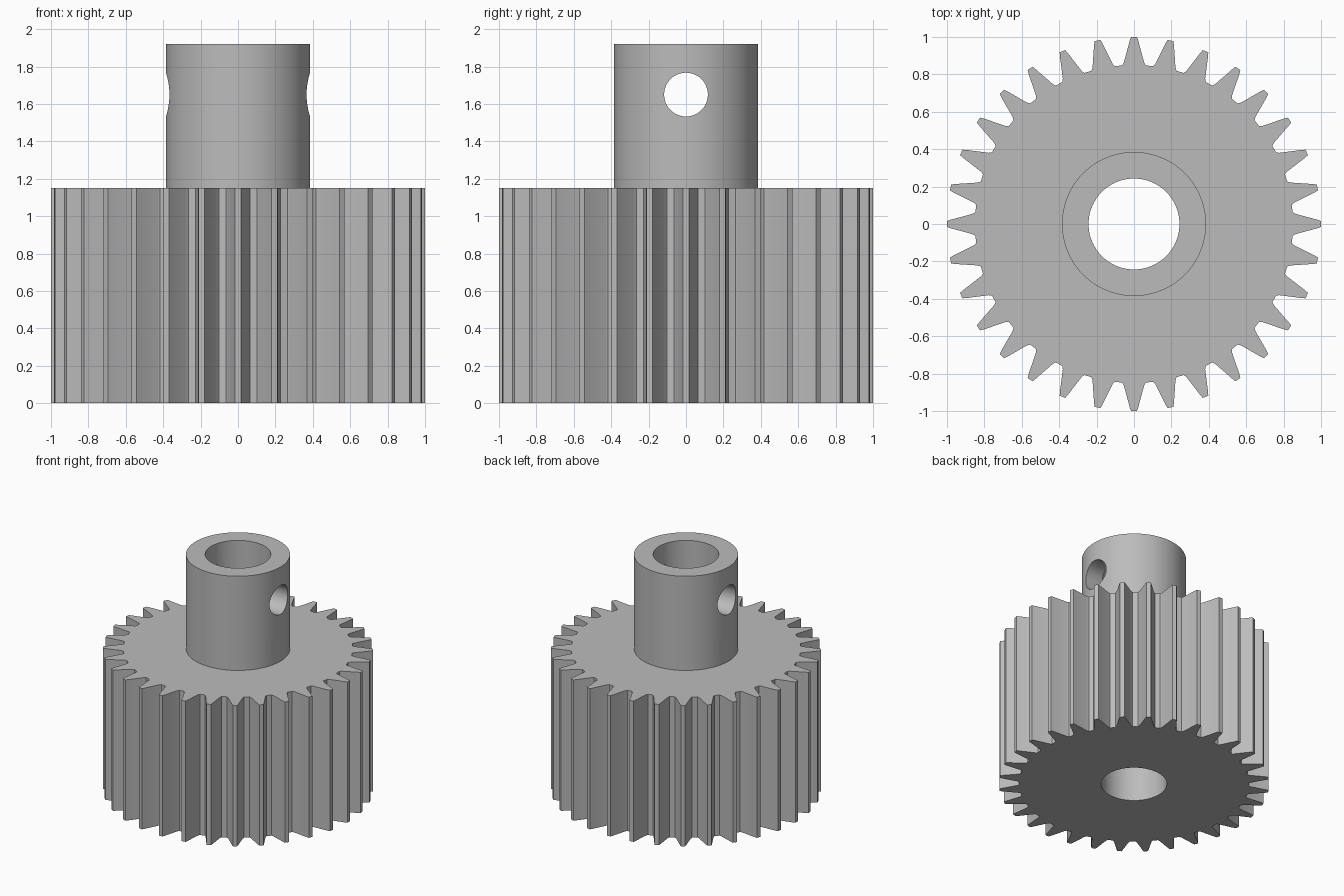
import bpy
import bmesh
from math import radians, sin, cos, pi

TEETH = 32
BODY_TOP, HUB_TOP = 1.15, 1.92
HUB_R, BORE_R, PIN_R, PIN_Z = 0.385, 0.243, 0.117, 1.65

cube = bpy.data.objects.get("Cube")
if cube:
    bpy.data.objects.remove(cube, do_unlink=True)

steel = bpy.data.materials.new("grey_steel")
steel.use_nodes = True
GREY = (0.5, 0.5, 0.5, 1)
steel.diffuse_color = GREY
steel.node_tree.nodes["Principled BSDF"].inputs["Base Color"].default_value = GREY


def prism(name, outline, z0, z1):
    """Extrude a closed xy outline between two heights."""
    bm = bmesh.new()
    face = bm.faces.new([bm.verts.new((x, y, z0)) for x, y in outline])
    new = bmesh.ops.extrude_face_region(bm, geom=[face])["geom"]
    top = [v for v in new if isinstance(v, bmesh.types.BMVert)]
    bmesh.ops.translate(bm, verts=top, vec=(0, 0, z1 - z0))
    bmesh.ops.recalc_face_normals(bm, faces=bm.faces)
    mesh = bpy.data.meshes.new(name)
    bm.to_mesh(mesh)
    bm.free()
    mesh.materials.append(steel)
    obj = bpy.data.objects.new(name, mesh)
    bpy.context.collection.objects.link(obj)
    return obj


def circle(r, n=96):
    return [(r * cos(2 * pi * i / n), r * sin(2 * pi * i / n)) for i in range(n)]


# Toothed body: one half tooth (radius, degrees from its centre), mirrored and repeated
half = [(1.0, 0.9), (0.985, 1.25), (0.865, 3.6), (0.85, 4.3)]
tooth = [(r, -a) for r, a in reversed(half)] + half
outline = []
for i in range(TEETH):
    for r, a in tooth:
        t = radians(a + 360 * i / TEETH)
        outline.append((r * cos(t), r * sin(t)))
gear = prism("toothed_gear", outline, 0, BODY_TOP)

# Hub collar, shaft bore and cross pin hole
hub = prism("hub_collar", circle(HUB_R), BODY_TOP / 2, HUB_TOP)
bore = prism("bore_cutter", circle(BORE_R), -0.1, HUB_TOP + 0.1)
pin = prism("pin_hole_cutter", circle(PIN_R, 48), -0.6, 0.6)
pin.rotation_euler.y = pi / 2
pin.location.z = PIN_Z

for tool, operation in ((hub, "UNION"), (bore, "DIFFERENCE"), (pin, "DIFFERENCE")):
    mod = gear.modifiers.new(tool.name, "BOOLEAN")
    mod.operation = operation
    mod.solver = "EXACT"
    mod.object = tool

# Bake the booleans and discard the tools
bpy.context.view_layer.update()
graph = bpy.context.evaluated_depsgraph_get()
baked = bpy.data.meshes.new_from_object(gear.evaluated_get(graph))
gear.modifiers.clear()
gear.data = baked
for tool in (hub, bore, pin):
    bpy.data.objects.remove(tool, do_unlink=True)

bpy.ops.object.select_all(action="DESELECT")
gear.select_set(True)
bpy.context.view_layer.objects.active = gear
bpy.ops.object.shade_smooth_by_angle(angle=radians(20))
